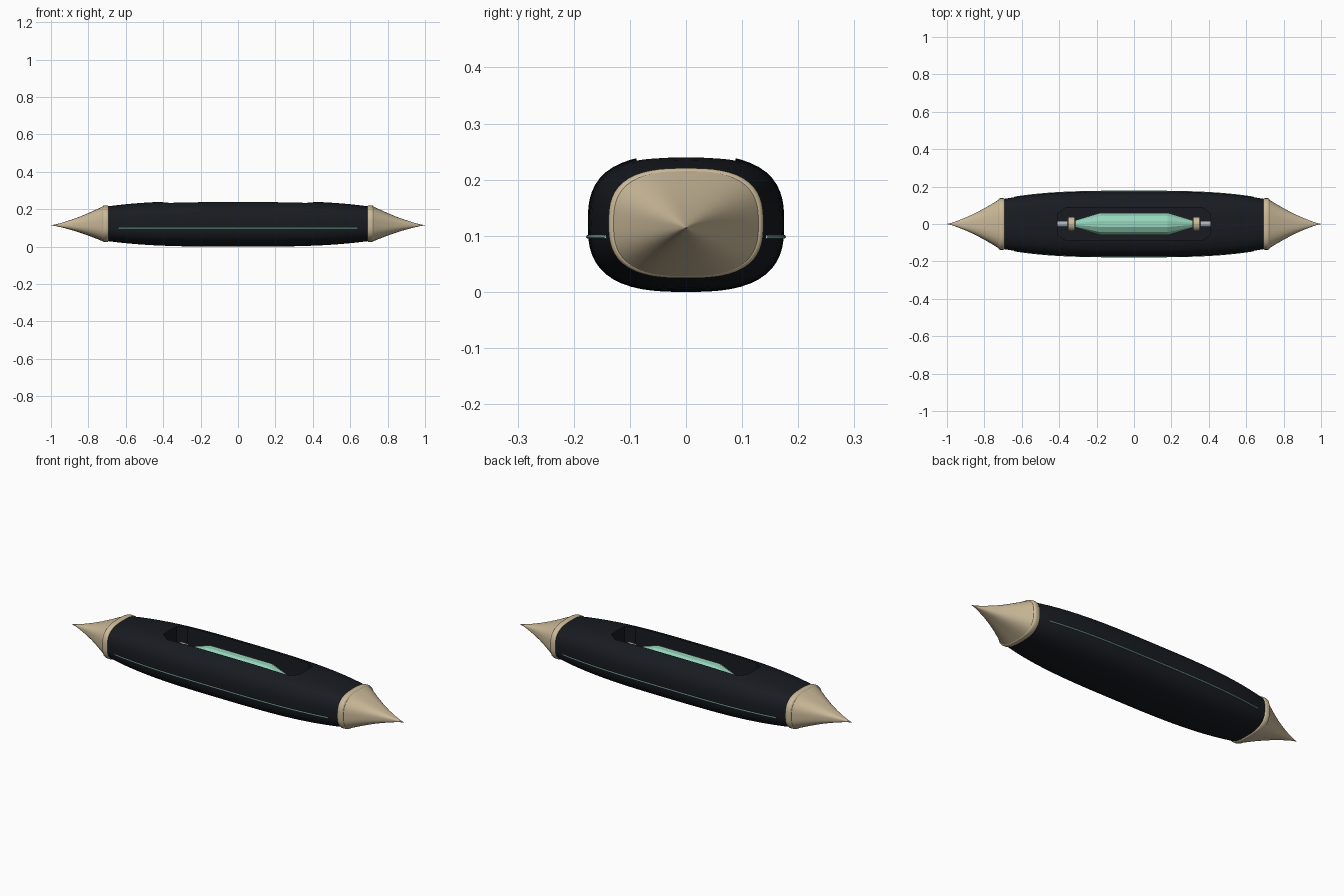
import bpy, bmesh, math

if "Cube" in bpy.data.objects:
    bpy.data.objects.remove(bpy.data.objects["Cube"])

def material(name, rgb):
    m = bpy.data.materials.new(name)
    m.diffuse_color = (*rgb, 1)
    m.use_nodes = True
    m.node_tree.nodes["Principled BSDF"].inputs["Base Color"].default_value = m.diffuse_color
    return m

BLACK = material("black_shell", (0.009, 0.011, 0.015))
TAN = material("tan_metal", (0.60, 0.49, 0.32))
MINT = material("mint_glow", (0.30, 0.66, 0.50))
STEEL = material("steel", (0.42, 0.45, 0.52))
ZC = 0.1225

def finish(name, bm, mat, angle=None):
    bmesh.ops.recalc_face_normals(bm, faces=bm.faces)
    me = bpy.data.meshes.new(name)
    bm.to_mesh(me)
    bm.free()
    ob = bpy.data.objects.new(name, me)
    bpy.context.collection.objects.link(ob)
    me.materials.append(mat)
    if angle:
        smooth(ob, angle)
    return ob

def select(ob):
    bpy.ops.object.select_all(action='DESELECT')
    ob.select_set(True)
    bpy.context.view_layer.objects.active = ob

def smooth(ob, angle):
    select(ob)
    bpy.ops.object.shade_smooth_by_angle(angle=math.radians(angle))

def loft(name, rings, mat, sides=64, n=2.8, angle=None):
    """Superellipse rings (x, half_y, half_z, centre_z) skinned along x."""
    bm = bmesh.new()
    rows = []
    for x, ry, rz, zc in rings:
        row = []
        for i in range(sides):
            a = math.tau * (i + 0.5) / sides
            c, s = math.cos(a), math.sin(a)
            k = (abs(c) ** n + abs(s) ** n) ** (-1 / n)
            row.append(bm.verts.new((x, ry * k * c, zc + rz * k * s)))
        rows.append(row)
    for a, b in zip(rows, rows[1:]):
        for i in range(sides):
            j = (i + 1) % sides
            bm.faces.new((a[i], a[j], b[j], b[i]))
    bm.faces.new(rows[0])
    bm.faces.new(rows[-1])
    return finish(name, bm, mat, angle)

def half_size(x):
    t = (abs(x) / 0.7) ** 3.2
    return 0.175 - 0.042 * t, 0.1225 - 0.030 * t

# Main hull
N = 28
hull = loft("hull", [(x, *half_size(x), ZC) for x in
                     [-0.7 + 1.4 * i / N for i in range(N + 1)]], BLACK)

# Recess in the top, with clipped corners
bm = bmesh.new()
outline = [(0.41, 0.055), (0.365, 0.088), (-0.365, 0.088), (-0.41, 0.055),
           (-0.41, -0.055), (-0.365, -0.088), (0.365, -0.088), (0.41, -0.055)]
base = bm.faces.new([bm.verts.new((x, y, 0.11)) for x, y in outline])
top = bmesh.ops.extrude_face_region(bm, geom=[base])["geom"]
bmesh.ops.translate(bm, vec=(0, 0, 0.3),
                    verts=[v for v in top if isinstance(v, bmesh.types.BMVert)])
cutter = finish("recess_cutter", bm, BLACK)
cutter.hide_render = True
mod = hull.modifiers.new("recess", 'BOOLEAN')
mod.operation, mod.solver, mod.object = 'DIFFERENCE', 'EXACT', cutter
select(hull)
bpy.ops.object.modifier_apply(modifier=mod.name)
bpy.data.objects.remove(cutter)
smooth(hull, 30)

# Crystal core lying in the recess
CZ = 0.152
loft("crystal_core", [(x, r, r, CZ) for x, r in
     [(-0.315, 0.02), (-0.18, 0.062), (0.18, 0.062), (0.315, 0.02)]],
     MINT, sides=12, n=2)

for sign, side in ((-1, "left"), (1, "right")):
    # Pointed end cap with a collar band
    cone = [(0.722, 1.0), (0.75, 0.865), (0.79, 0.685), (0.84, 0.475),
            (0.89, 0.295), (0.94, 0.14), (0.975, 0.048), (1.0, 0.004)]
    loft(side + "_end_cone", [(sign * x, 0.131 * k, 0.094 * k, 0.122 - 0.008 * (1 - k))
         for x, k in cone], TAN, angle=30)
    band = [(0.69, 0.131), (0.694, 0.136), (0.698, 0.138), (0.716, 0.138),
            (0.721, 0.136), (0.725, 0.131)]
    loft(side + "_end_collar", [(sign * x, r, r - 0.040, ZC) for x, r in band],
         TAN, angle=40)
    # Core holder ring and pin
    ring = [(0.312, 0.028), (0.318, 0.037), (0.35, 0.037), (0.356, 0.028)]
    loft(side + "_core_ring", [(sign * x, r, r, CZ) for x, r in ring],
         TAN, sides=24, n=2, angle=30)
    loft(side + "_core_pin", [(sign * x, 0.017, 0.017, CZ) for x in (0.30, 0.412)],
         STEEL, sides=16, n=2, angle=30)
    # Thin light strip along the flank
    bm = bmesh.new()
    rows = []
    for i in range(41):
        x = -0.64 + 1.28 * i / 40
        ry, rz = half_size(x)
        y = ry * (1 - (abs(0.098 - ZC) / rz) ** 2.8) ** (1 / 2.8)
        rows.append([bm.verts.new((x, sign * (y + dy), 0.098 + dz)) for dy, dz in
                     ((-0.006, -0.003), (0.002, -0.003), (0.004, 0), (0.002, 0.003),
                      (-0.006, 0.003))])
    for a, b in zip(rows, rows[1:]):
        for i in range(5):
            j = (i + 1) % 5
            bm.faces.new((a[i], a[j], b[j], b[i]))
    bm.faces.new(rows[0])
    bm.faces.new(rows[-1])
    finish(("front" if sign < 0 else "back") + "_light_strip", bm, MINT, 30)
